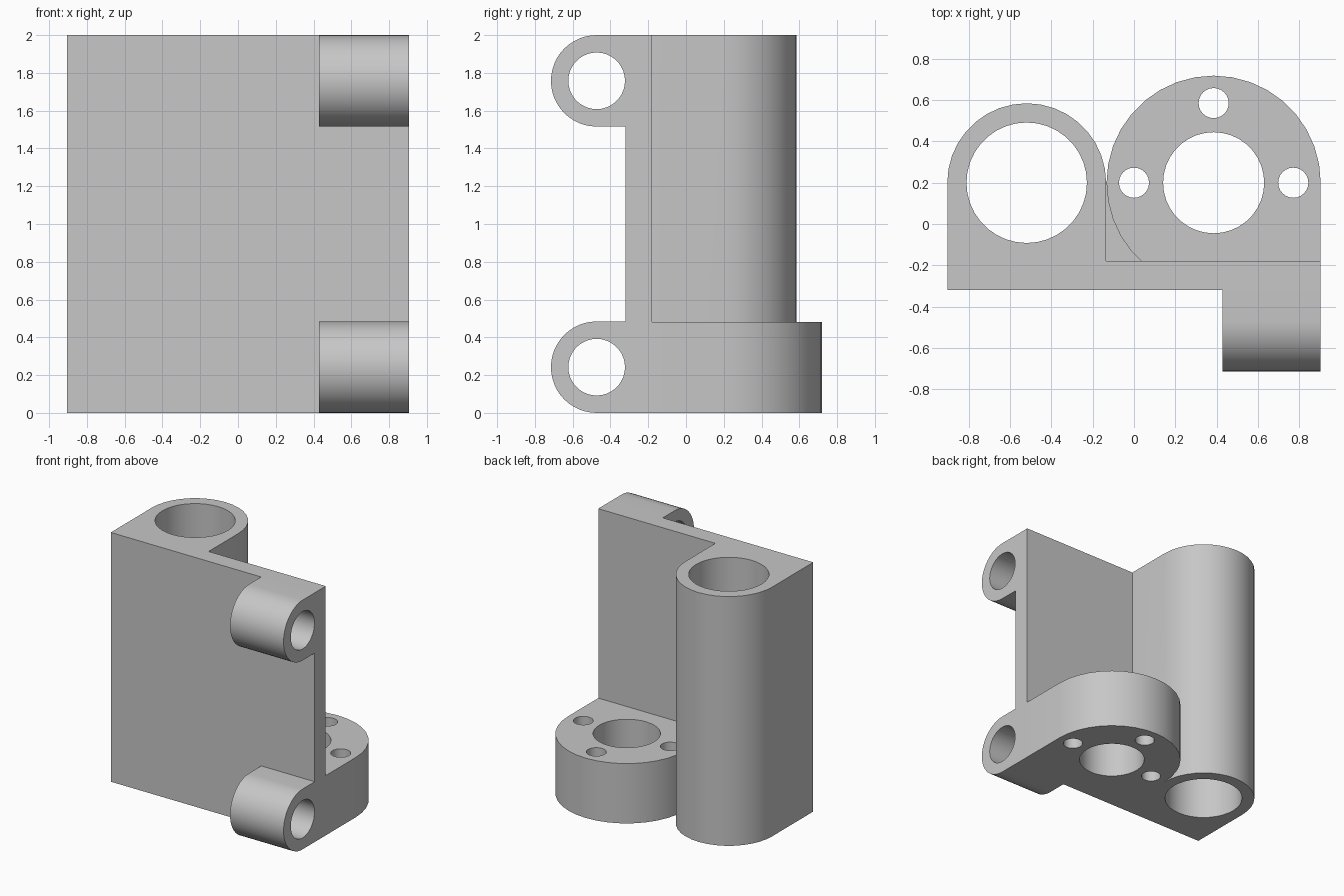
import bpy, bmesh
from math import sin, cos, radians

cube = bpy.data.objects.get("Cube")
if cube:
    bpy.data.objects.remove(cube, do_unlink=True)

grey = bpy.data.materials.new("light_grey")
grey.use_nodes = True
colour = (0.57, 0.57, 0.57, 1)
grey.diffuse_color = colour
grey.node_tree.nodes["Principled BSDF"].inputs["Base Color"].default_value = colour


def arc(cu, cv, r, start, end, steps):
    angles = [radians(start + (end - start) * i / steps) for i in range(steps + 1)]
    return [(cu + r * cos(a), cv + r * sin(a)) for a in angles]


def prism(name, profile, low, high, along_x=False):
    """Extrude a counter-clockwise profile along z, or a (y, z) profile along x."""
    bm = bmesh.new()
    place = (lambda u, v, w: (w, u, v)) if along_x else (lambda u, v, w: (u, v, w))
    base = [bm.verts.new(place(u, v, low)) for u, v in profile]
    top = [bm.verts.new(place(u, v, high)) for u, v in profile]
    bm.faces.new(base[::-1])
    bm.faces.new(top)
    for i in range(len(base)):
        j = (i + 1) % len(base)
        bm.faces.new((base[i], base[j], top[j], top[i]))
    mesh = bpy.data.meshes.new(name)
    bm.to_mesh(mesh)
    bm.free()
    mesh.materials.append(grey)
    obj = bpy.data.objects.new(name, mesh)
    bpy.context.collection.objects.link(obj)
    return obj


def rect(u0, v0, u1, v1):
    return [(u0, v0), (u1, v0), (u1, v1), (u0, v1)]


def hole(name, u, v, r, low, high, along_x=False, sides=36):
    return prism(name, arc(u, v, r, 0, 360, sides)[:-1], low, high, along_x)


def combine(target, other, operation):
    mod = target.modifiers.new(operation, 'BOOLEAN')
    mod.object = other
    mod.operation = operation
    mod.solver = 'EXACT'
    bpy.context.view_layer.objects.active = target
    bpy.ops.object.modifier_apply(modifier=mod.name)
    bpy.data.objects.remove(other, do_unlink=True)


side, back, inside, height = 0.905, -0.18, -0.25, 2.0
axis_y = 0.2
tube_x, tube_r = -0.52, 0.385
flange_x, flange_r = 0.386, 0.519
knuckle_y, knuckle_r = -0.473, 0.242
knuckle_heights = (knuckle_r, height - knuckle_r)

# Upright plate
bracket = prism("hinge_bracket", rect(-side, -0.32, side, back), 0, height)

# Tall tube housing with straight flanks
parts = [prism("tube_housing", arc(tube_x, axis_y, tube_r, 0, 180, 18)
               + [(-side, inside), (tube_x + tube_r, inside)], 0, height)]

# Round mounting flange, straight on its outer flank
parts.append(prism("mounting_flange", [(side, inside)]
                   + arc(flange_x, axis_y, flange_r, 0, 240, 24), 0, 0.48))

# Low web between housing and flange
parts.append(prism("floor_web", rect(-0.25, inside, 0.15, axis_y), 0, 0.14))

# Hinge knuckles on the front
for z in knuckle_heights:
    parts.append(prism("hinge_knuckle", arc(knuckle_y, z, knuckle_r, 90, 270, 24)
                       + [(inside, z - knuckle_r), (inside, z + knuckle_r)],
                       0.43, side, True))
for part in parts:
    combine(bracket, part, 'UNION')

# Bores through the tube, flange and knuckles
cutters = [hole("tube_bore", tube_x, axis_y, 0.292, -1, 3),
           hole("flange_bore", flange_x, axis_y, 0.245, -1, 1)]
for dx, dy in ((-1, 0), (1, 0), (0, 1)):
    cutters.append(hole("bolt_hole", flange_x + 0.386 * dx, axis_y + 0.386 * dy,
                        0.073, -1, 1, sides=24))
for z in knuckle_heights:
    cutters.append(hole("pin_bore", knuckle_y, z, 0.15, 0.3, 1.2, True))
for cutter in cutters:
    combine(bracket, cutter, 'DIFFERENCE')

bpy.ops.object.select_all(action='DESELECT')
bracket.select_set(True)
bpy.context.view_layer.objects.active = bracket
bpy.ops.object.shade_smooth_by_angle(angle=radians(30))
